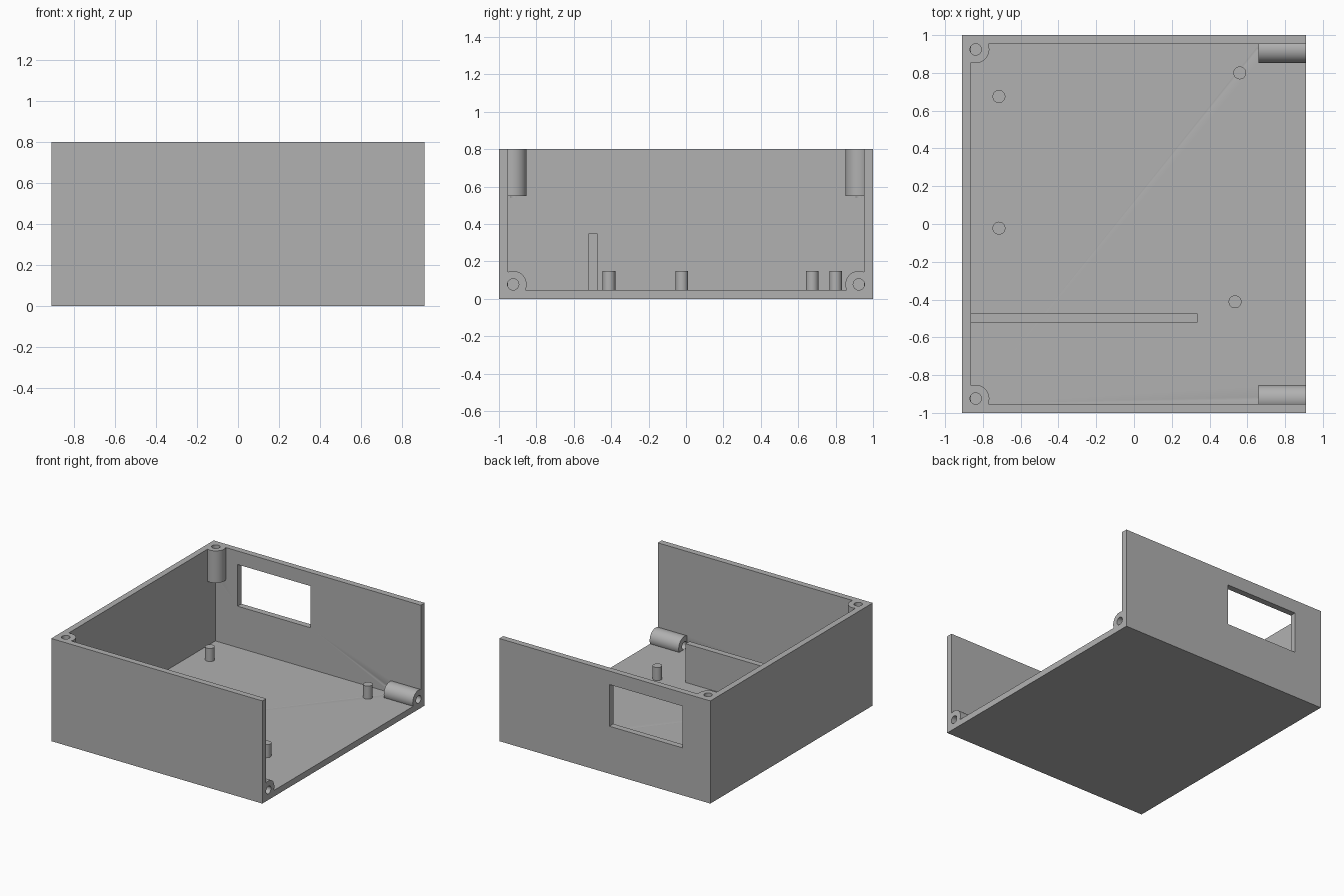
import bpy
import math
from mathutils import Vector

cube = bpy.data.objects.get("Cube")
if cube:
    bpy.data.objects.remove(cube, do_unlink=True)

W, D, H, T = 0.91, 1.0, 0.8, 0.048   # half width, half depth, height, wall
BOSS_R, HOLE_R, BOSS_LEN = 0.072, 0.03, 0.25

grey = bpy.data.materials.new("grey_plastic")
grey.use_nodes = True
COLOUR = (0.44, 0.44, 0.44, 1)
grey.diffuse_color = COLOUR
grey.node_tree.nodes["Principled BSDF"].inputs["Base Color"].default_value = COLOUR


def box(name, low, high):
    low, high = Vector(low), Vector(high)
    bpy.ops.mesh.primitive_cube_add(size=1, location=(low + high) / 2)
    ob = bpy.context.object
    ob.name = name
    ob.scale = high - low
    bpy.ops.object.transform_apply(location=False, rotation=False, scale=True)
    ob.data.materials.append(grey)
    return ob


def rod(name, start, end, radius):
    start, end = Vector(start), Vector(end)
    axis = end - start
    bpy.ops.mesh.primitive_cylinder_add(
        vertices=48, radius=radius, depth=axis.length, location=(start + end) / 2,
        rotation=axis.to_track_quat('Z', 'Y').to_euler())
    ob = bpy.context.object
    ob.name = name
    ob.data.materials.append(grey)
    return ob


def smooth(ob):
    bpy.ops.object.select_all(action='DESELECT')
    ob.select_set(True)
    bpy.context.view_layer.objects.active = ob
    bpy.ops.object.shade_smooth_by_angle(angle=math.radians(30))


def combine(target, tool, operation):
    mod = target.modifiers.new(operation.lower(), 'BOOLEAN')
    mod.operation, mod.solver, mod.object = operation, 'EXACT', tool
    bpy.context.view_layer.objects.active = target
    bpy.ops.object.modifier_apply(modifier=mod.name)
    bpy.data.objects.remove(tool, do_unlink=True)


# Enclosure, open at the top and on the +x side, with a back window
shell = box("enclosure_shell", (-W, -D, 0), (W, D, H))
combine(shell, box("cavity", (-W + T, -D + T, T), (W + 1, D - T, H + 1)), 'DIFFERENCE')
combine(shell, box("window", (-0.67, 0.8, 0.37), (-0.04, 1.2, 0.695)), 'DIFFERENCE')

# Screw bosses: two upright at the closed end, two lying at the open end
for side in (-1, 1):
    y = side * 0.924
    for mouth, inward in (((-0.838, y, H), Vector((0, 0, -1))),
                          ((W, y, 0.077), Vector((-1, 0, 0)))):
        mouth = Vector(mouth)
        inner = mouth + inward * BOSS_LEN
        combine(shell, rod("boss", mouth, inner, BOSS_R), 'UNION')
        combine(shell, rod("screw_hole", mouth - inward * 0.1,
                           inner + inward * 0.01, HOLE_R), 'DIFFERENCE')
smooth(shell)

# Board standoffs
for i, (x, y) in enumerate(((-0.715, 0.675), (0.56, 0.8), (-0.715, -0.022), (0.535, -0.412))):
    smooth(rod(f"standoff_{i + 1}", (x, y, T / 2), (x, y, 0.15), 0.034))

# Dividing rib
box("divider_rib", (-W + T / 2, -0.522, T / 2), (0.335, -0.474, 0.35))
